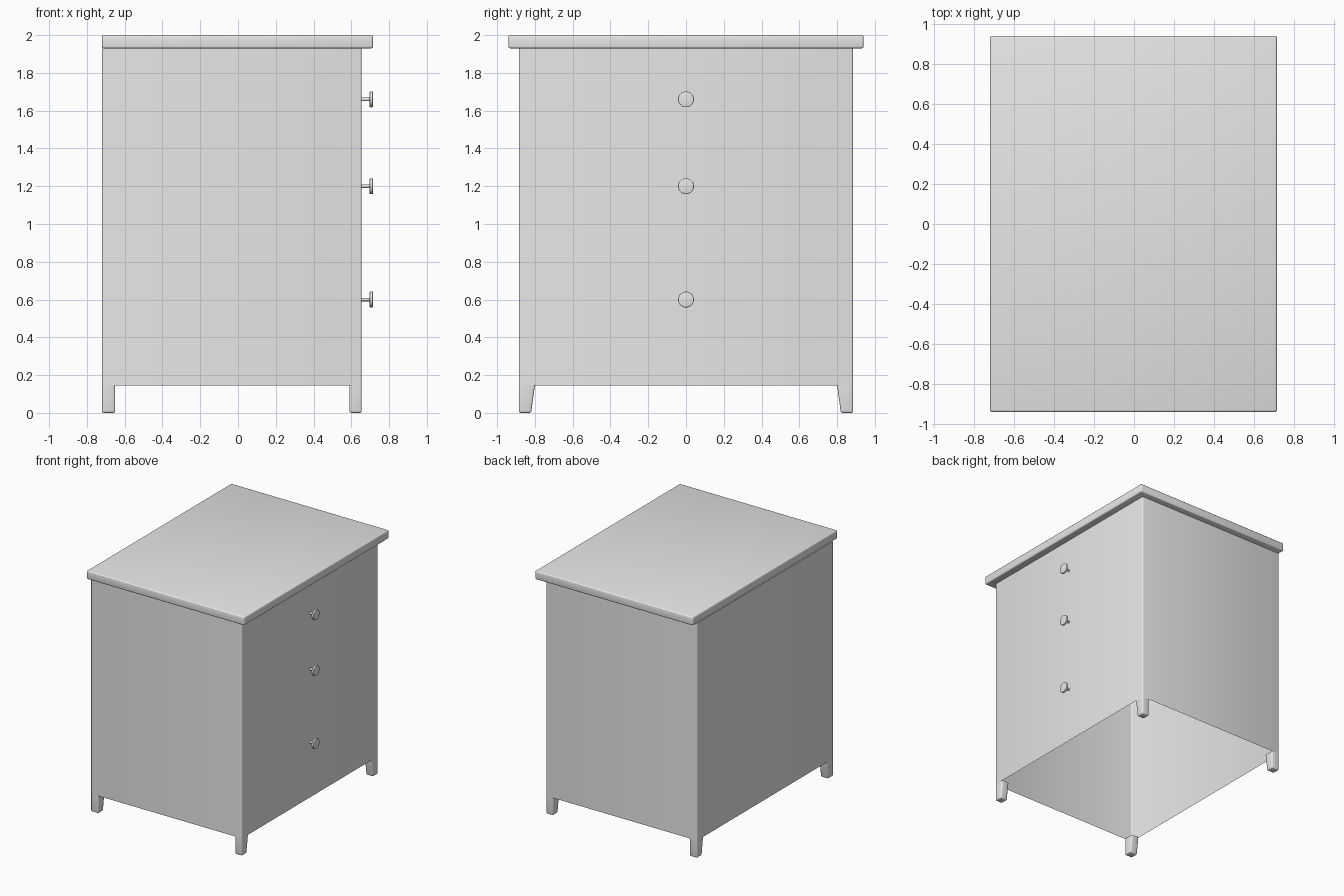
import bpy, bmesh, math
from mathutils import Matrix

cube = bpy.data.objects.get("Cube")
if cube:
    bpy.data.objects.remove(cube, do_unlink=True)

grey = bpy.data.materials.new("plain_grey")
grey.use_nodes = True
grey.diffuse_color = (0.8, 0.8, 0.8, 1)
grey.node_tree.nodes["Principled BSDF"].inputs["Base Color"].default_value = (0.8, 0.8, 0.8, 1)

LEFT, RIGHT, HALF_DEPTH = -0.72, 0.655, 0.885   # cabinet walls
FLOOR, UNDER_TOP, TOP = 0.145, 1.93, 2.0
ROUND = 0.01


def finish(name, bm):
    """Turn a bmesh into a smooth-shaded object with sharp edges kept."""
    mesh = bpy.data.meshes.new(name)
    bm.to_mesh(mesh)
    bm.free()
    mesh.materials.append(grey)
    obj = bpy.data.objects.new(name, mesh)
    bpy.context.collection.objects.link(obj)
    bpy.ops.object.select_all(action='DESELECT')
    obj.select_set(True)
    bpy.context.view_layer.objects.active = obj
    bpy.ops.object.shade_smooth_by_angle(angle=math.radians(35))
    return obj


def box(low, high):
    bm = bmesh.new()
    bmesh.ops.create_cube(bm, size=1)
    for v in bm.verts:
        v.co = [a if c < 0 else b for c, a, b in zip(v.co, low, high)]
    return bm


def bevel(bm, edges, width=ROUND):
    bmesh.ops.bevel(bm, geom=edges, offset=width, segments=3, profile=0.5, affect='EDGES')


def is_upright(e):
    a, b = e.verts
    return abs(a.co.z - b.co.z) > 0.05


# Cabinet body: thin walls, open underneath
bm = box((LEFT, -HALF_DEPTH, FLOOR), (RIGHT, HALF_DEPTH, UNDER_TOP))
bmesh.ops.delete(bm, geom=[f for f in bm.faces if f.normal.z < -0.5], context='FACES_ONLY')
bevel(bm, [e for e in bm.edges if is_upright(e)])
finish("cabinet_body", bm)

# Top slab: overhangs three sides, flush with the plain rear side
bm = box((LEFT, -0.94, UNDER_TOP), (0.715, 0.94, TOP))
bevel(bm, bm.edges[:])
finish("top_slab", bm)

# Legs: flush outside, tapering on the inner side
for end, sy in (("front", -1), ("back", 1)):
    for side, x0, x1 in (("right", LEFT, -0.65), ("left", 0.59, RIGHT)):
        y0, y1 = sorted((sy * 0.80, sy * HALF_DEPTH))
        bm = box((x0, y0, 0), (x1, y1, FLOOR))
        for v in bm.verts:
            if v.co.z < 0.01 and abs(v.co.y) < 0.81:
                v.co.y = sy * 0.82
        bevel(bm, [e for e in bm.edges if is_upright(e) or max(v.co.z for v in e.verts) < 0.01])
        finish(f"{end}_{side}_leg", bm)


# Drawer knobs: slim stem with a flat round head
def cylinder(radius, x0, x1, z):
    bm = bmesh.new()
    place = Matrix.Translation(((x0 + x1) / 2, 0, z)) @ Matrix.Rotation(math.pi / 2, 4, 'Y')
    bmesh.ops.create_cone(bm, cap_ends=True, segments=32, radius1=radius, radius2=radius,
                          depth=x1 - x0, matrix=place)
    return bm


for label, z in (("upper", 1.66), ("middle", 1.2), ("lower", 0.6)):
    finish(f"{label}_knob_stem", cylinder(0.009, RIGHT - 0.005, 0.702, z))
    bm = cylinder(0.042, 0.697, 0.714, z)
    rim = [e for e in bm.edges if abs(e.verts[0].co.x - e.verts[1].co.x) < 0.001]
    bevel(bm, rim, 0.004)
    finish(f"{label}_knob_head", bm)
